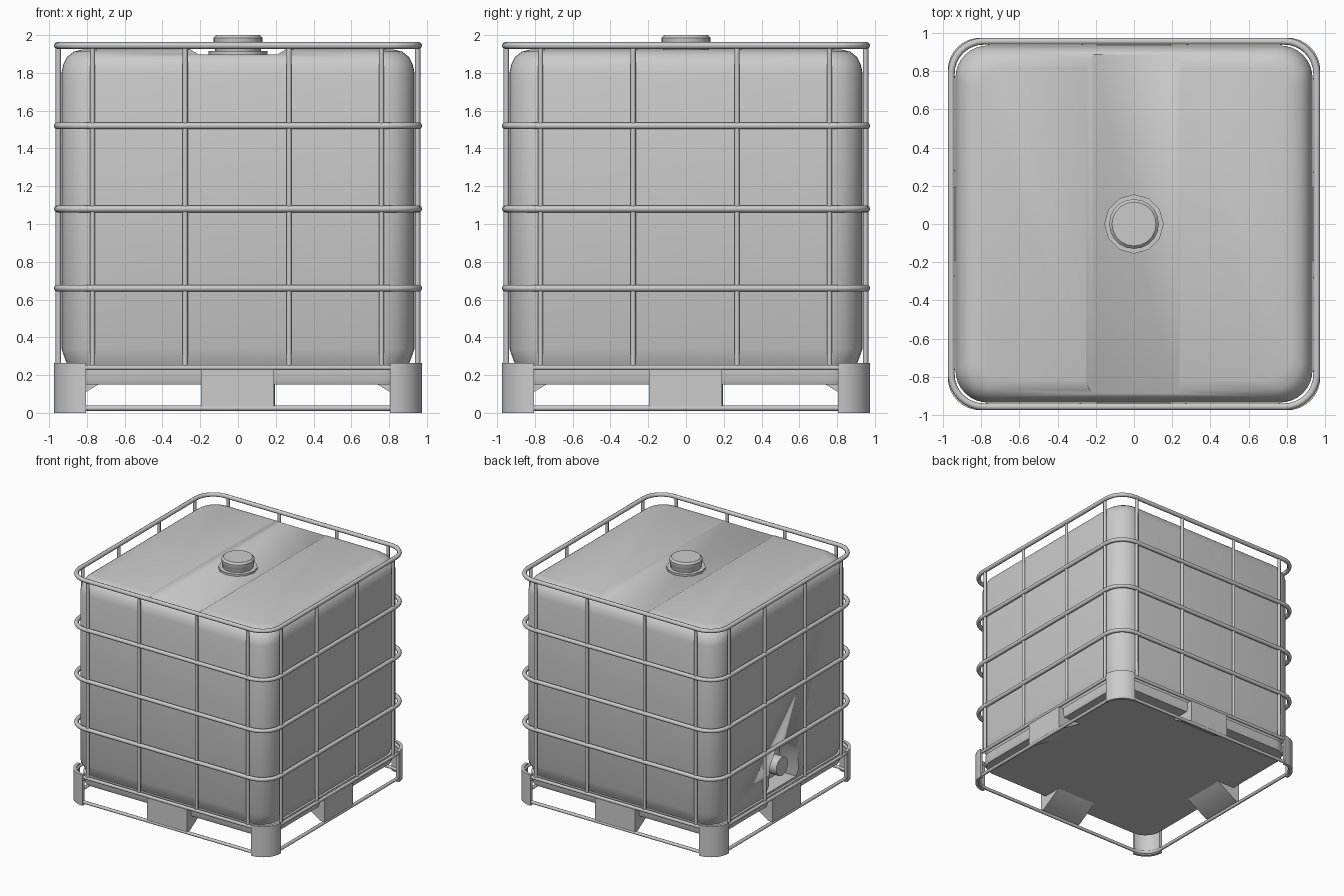
import bpy, bmesh, math
from mathutils import Vector

if "Cube" in bpy.data.objects:
    bpy.data.objects.remove(bpy.data.objects["Cube"])


def add(name, bm, angle=35, smooth=True):
    bmesh.ops.recalc_face_normals(bm, faces=bm.faces)
    me = bpy.data.meshes.new(name)
    bm.to_mesh(me)
    bm.free()
    ob = bpy.data.objects.new(name, me)
    bpy.context.collection.objects.link(ob)
    if smooth:
        me.shade_smooth()
        me.set_sharp_from_angle(angle=math.radians(angle))
    return ob


def rounded_square(h, r, seg=8):
    pts = []
    for i, (sx, sy) in enumerate([(1, 1), (-1, 1), (-1, -1), (1, -1)]):
        for k in range(seg + 1):
            a = math.pi / 2 * (i + k / seg)
            pts.append((sx * (h - r) + r * math.cos(a), sy * (h - r) + r * math.sin(a)))
    return pts


def loft(name, sections):
    """Stack rounded squares (half width, corner radius, z) into a closed solid."""
    bm = bmesh.new()
    rings = [[bm.verts.new((x, y, z)) for x, y in rounded_square(h, r)] for h, r, z in sections]
    n = len(rings[0])
    for a, b in zip(rings, rings[1:]):
        for i in range(n):
            bm.faces.new((a[i], a[(i + 1) % n], b[(i + 1) % n], b[i]))
    bm.faces.new(rings[0])
    bm.faces.new(rings[-1])
    return add(name, bm)


def prism(name, outline, vec, smooth=True):
    """Extrude a closed 3D outline along vec."""
    bm = bmesh.new()
    f = bm.faces.new([bm.verts.new(p) for p in outline])
    ext = bmesh.ops.extrude_face_region(bm, geom=[f])
    verts = [v for v in ext["geom"] if isinstance(v, bmesh.types.BMVert)]
    bmesh.ops.translate(bm, vec=vec, verts=verts)
    if f.is_valid is False or len(bm.faces) < len(outline) + 2:
        bm.faces.new([v for v in bm.verts if v not in verts])
    return add(name, bm, smooth=smooth)


def lathe(name, profile, seg, loc, axis="Z", smooth=True):
    bm = bmesh.new()
    rings = []
    for r, h in profile:
        ring = []
        for k in range(seg):
            a = 2 * math.pi * k / seg
            c, s = r * math.cos(a), r * math.sin(a)
            p = (c, s, h) if axis == "Z" else (h, c, s)
            ring.append(bm.verts.new(Vector(p) + Vector(loc)))
        rings.append(ring)
    for a, b in zip(rings, rings[1:]):
        for i in range(seg):
            bm.faces.new((a[i], a[(i + 1) % seg], b[(i + 1) % seg], b[i]))
    bm.faces.new(rings[0])
    bm.faces.new(rings[-1])
    return add(name, bm, smooth=smooth)


def tube(name, pts, radius, cyclic=False):
    cu = bpy.data.curves.new(name, "CURVE")
    cu.dimensions = "3D"
    cu.bevel_depth = radius
    cu.bevel_resolution = 2
    cu.use_fill_caps = True
    sp = cu.splines.new("POLY")
    sp.points.add(len(pts) - 1)
    for p, co in zip(sp.points, pts):
        p.co = (*co, 1)
    sp.use_cyclic_u = cyclic
    ob = bpy.data.objects.new(name, cu)
    bpy.context.collection.objects.link(ob)


def cut(ob, cutter):
    m = ob.modifiers.new("cut", "BOOLEAN")
    m.operation = "DIFFERENCE"
    m.solver = "EXACT"
    m.object = cutter
    cutter.hide_render = True
    cutter.hide_viewport = True
    cutter.display_type = "WIRE"


# Plastic tank with rounded shoulders
tank = loft("tank", [(0.895, 0.15, 0.235), (0.91, 0.16, 0.27), (0.935, 0.17, 0.34),
                     (0.935, 0.17, 1.80), (0.925, 0.17, 1.845), (0.905, 0.165, 1.885),
                     (0.87, 0.15, 1.912), (0.82, 0.13, 1.925)])
# Shallow channel across the top
cut(tank, prism("channel_cutter", [(-0.21, -1.1, 1.898), (0.21, -1.1, 1.898),
                                   (0.26, -1.1, 1.93), (0.26, -1.1, 2.0),
                                   (-0.26, -1.1, 2.0), (-0.26, -1.1, 1.93)], (0, 2.2, 0)))
# Valve pocket low on the left side
cut(tank, prism("valve_pocket_cutter", [(-1.1, -0.21, 0.262), (-1.1, 0.21, 0.262), (-1.1, 0.19, 0.5),
                                        (-1.1, 0.10, 0.63), (-1.1, -0.10, 0.63),
                                        (-1.1, -0.19, 0.5)], (0.34, 0, 0)))

# Outlet valve
lathe("outlet_valve", [(0.055, -0.74), (0.055, -0.84), (0.08, -0.84), (0.08, -0.92)],
      16, (0, 0, 0.43), "X")

# Filler cap with collar
lathe("cap_collar", [(0.155, 1.885), (0.155, 1.915)], 12, (0, 0, 0))
lathe("filler_cap", [(0.12, 1.9), (0.125, 1.95), (0.13, 1.96), (0.13, 1.985), (0.115, 2.0)],
      20, (0, 0, 0))

# Pan under the tank
loft("pan", [(0.905, 0.15, 0.15), (0.915, 0.16, 0.175), (0.915, 0.16, 0.235)])

# Cage hoops
for z in (0.24, 0.66, 1.08, 1.52, 1.945):
    tube("cage_hoop", [(x, y, z) for x, y in rounded_square(0.957, 0.17)],
         0.014 if z < 0.3 else 0.018, True)
# Pallet base hoop
tube("base_hoop", [(x, y, 0.025) for x, y in rounded_square(0.955, 0.16)], 0.014, True)

# Parts repeated on the four sides
for q in range(4):
    c, s = round(math.cos(q * math.pi / 2)), round(math.sin(q * math.pi / 2))

    def turn(p):
        return (p[0] * c - p[1] * s, p[0] * s + p[1] * c, p[2])

    # Upright bars
    for x in (-0.77, -0.28, 0.27, 0.76):
        tube("cage_upright", [turn((x, -0.951, 0.24)), turn((x, -0.951, 1.94))], 0.014)
    # Wedge foot in the middle of the side
    prism("middle_foot", [turn(p) for p in [(-0.195, -0.965, 0.035), (-0.195, -0.965, 0.23),
                                            (-0.195, -0.74, 0.23), (-0.195, -0.74, 0.15),
                                            (-0.195, -0.93, 0.035)]], turn((0.385, 0, 0)))
    # Curved corner post
    arc = [k * math.pi / 20 for k in range(11)]
    outline = [(0.805 + 0.17 * math.cos(a), 0.805 + 0.17 * math.sin(a), 0) for a in arc]
    outline += [(0.805 + 0.145 * math.cos(a), 0.805 + 0.145 * math.sin(a), 0) for a in reversed(arc)]
    prism("corner_post", [turn(p) for p in outline], (0, 0, 0.265))
